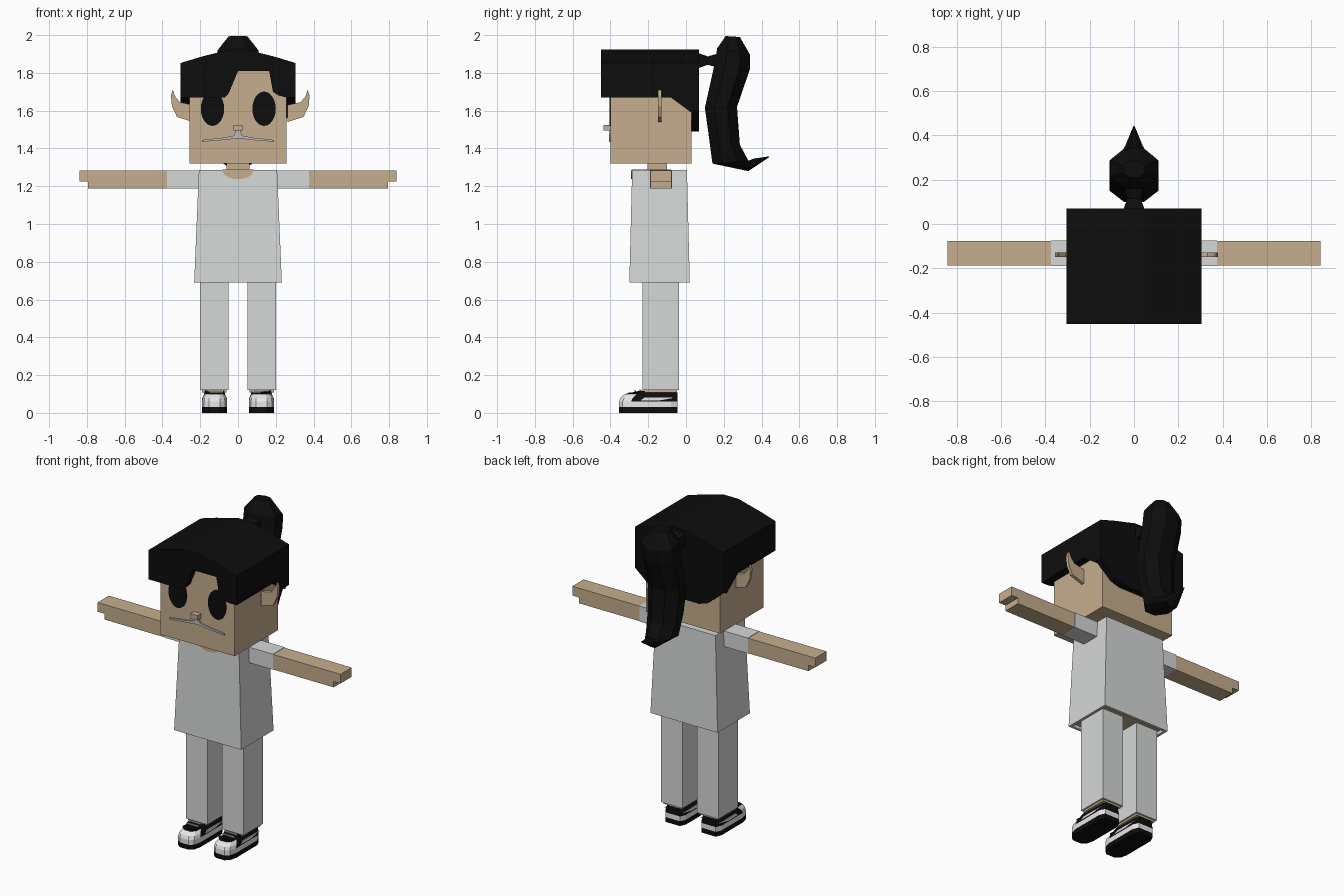
import bpy, bmesh, math
from mathutils import Vector

if "Cube" in bpy.data.objects:
    bpy.data.objects.remove(bpy.data.objects["Cube"], do_unlink=True)


def material(name, r, g, b):
    m = bpy.data.materials.new(name)
    m.use_nodes = True
    m.diffuse_color = (r, g, b, 1)
    bsdf = m.node_tree.nodes["Principled BSDF"]
    bsdf.inputs["Base Color"].default_value = (r, g, b, 1)
    bsdf.inputs["Roughness"].default_value = 0.8
    return m


skin = material("skin tan", 0.56, 0.42, 0.27)
cloth = material("cloth light grey", 0.67, 0.69, 0.68)
black = material("hair black", 0.004, 0.004, 0.004)
white = material("shoe white", 0.85, 0.85, 0.85)
grey = material("mouth grey", 0.5, 0.5, 0.5)


def loft(name, rings, mats, rule=None):
    """Join equal-length rings of points into a closed solid."""
    bm = bmesh.new()
    rows = [[bm.verts.new(p) for p in ring] for ring in rings]
    n = len(rows[0])
    for a, b in zip(rows, rows[1:]):
        for i in range(n):
            j = (i + 1) % n
            bm.faces.new((a[i], a[j], b[j], b[i]))
    bm.faces.new(rows[0])
    bm.faces.new(rows[-1])
    bmesh.ops.recalc_face_normals(bm, faces=bm.faces)
    if rule:
        for f in bm.faces:
            f.material_index = rule(f.calc_center_median())
    me = bpy.data.meshes.new(name)
    bm.to_mesh(me)
    bm.free()
    for m in mats:
        me.materials.append(m)
    ob = bpy.data.objects.new(name, me)
    bpy.context.collection.objects.link(ob)
    return ob


def prism_y(name, pts, y0, y1, mat):
    return loft(name, [[(x, y, z) for x, z in pts] for y in (y0, y1)], [mat])


def prism_x(name, pts, x0, x1, mat):
    return loft(name, [[(x, y, z) for y, z in pts] for x in (x0, x1)], [mat])


def rect(x0, x1, y0, y1, z):
    return [(x0, y0, z), (x1, y0, z), (x1, y1, z), (x0, y1, z)]


def box(name, x0, x1, y0, y1, z0, z1, mat):
    return loft(name, [rect(x0, x1, y0, y1, z) for z in (z0, z1)], [mat])


def mirrored(pts):
    return pts + [(-x, z) for x, z in reversed(pts)]


# Head and neck
box("head", -0.257, 0.257, -0.4, 0.03, 1.32, 1.815, skin)
box("neck", -0.06, 0.06, -0.205, -0.1, 1.25, 1.33, skin)

# Face
for side, x in (("right", -0.135), ("left", 0.138)):
    ring = [(x + 0.062 * math.cos(t * math.tau / 24), 1.61 + 0.091 * math.sin(t * math.tau / 24))
            for t in range(24)]
    prism_y(side + "_eye", ring, -0.406, -0.398, black)
box("nose", -0.025, 0.025, -0.436, -0.398, 1.495, 1.525, skin)
prism_y("mouth", mirrored([(0.012, 1.495), (0.022, 1.468), (0.08, 1.457), (0.19, 1.445),
                           (0.19, 1.435), (0.06, 1.446), (0.02, 1.452)]), -0.408, -0.399, grey)

# Ears
ear = [(0.25, 1.54), (0.335, 1.567), (0.362, 1.625), (0.367, 1.68), (0.357, 1.71),
       (0.345, 1.675), (0.32, 1.645), (0.25, 1.63)]
for side, s, shift in (("right", -1, 0.012), ("left", 1, 0.012)):
    prism_y(side + "_ear", [(s * x + shift, z) for x, z in ear], -0.149, -0.129, skin)

# Hair: arched cap, fringe with a parting, side panels and nape
arch = [(0.305, 1.81), (0.305, 1.852), (0.2, 1.884), (0.11, 1.907), (0.05, 1.923)]
prism_y("hair_cap", mirrored(arch), -0.45, 0.07, black)
prism_y("fringe", [(-0.305, 1.82), (-0.305, 1.67), (-0.07, 1.67), (-0.05, 1.69), (0, 1.81),
                   (0.165, 1.81), (0.185, 1.7), (0.215, 1.68), (0.255, 1.67), (0.305, 1.67),
                   (0.305, 1.82)], -0.45, -0.4, black)
for side, s in (("right", -1), ("left", 1)):
    prism_x(side + "_hair_panel", [(-0.4, 1.82), (-0.4, 1.67), (-0.08, 1.67), (0.035, 1.585),
                                   (0.035, 1.82)], s * 0.255, s * 0.305, black)
prism_y("nape_hair", mirrored([(0.305, 1.82), (0.305, 1.6), (0.2, 1.51), (0.14, 1.49)]),
        0.028, 0.07, black)

# Ponytail
loft("hair_tie", [rect(-w, w, -h, h, y) for y, w, h in
                  ((0.06, 0.05, 0.042), (0.115, 0.03, 0.022), (0.17, 0.045, 0.038))], [black])
tie = bpy.data.objects["hair_tie"]
for v in tie.data.vertices:
    v.co = Vector((v.co.x, v.co.z, 1.865 + v.co.y))


def tail_ring(y0, z0, y1, z1, w):
    ring = []
    for i in range(8):
        a = (i + 0.5) * math.tau / 8
        t = 0.5 - 0.5 * math.cos(a) / math.cos(math.pi / 8)
        ring.append((w * math.sin(a) / math.cos(math.pi / 8), y0 + (y1 - y0) * t, z0 + (z1 - z0) * t))
    return ring


loft("ponytail", [tail_ring(*r) for r in (
    (0.21, 1.995, 0.285, 1.99, 0.05), (0.165, 1.93, 0.34, 1.895, 0.108),
    (0.15, 1.84, 0.34, 1.825, 0.11), (0.1, 1.615, 0.27, 1.62, 0.11),
    (0.12, 1.47, 0.285, 1.42, 0.1), (0.14, 1.32, 0.33, 1.335, 0.085),
    (0.33, 1.28, 0.36, 1.347, 0.04), (0.438, 1.352, 0.442, 1.358, 0.003))], [black])

# Long shirt with a recessed hem, and the body inside it
loft("shirt", [rect(-0.207, 0.207, -0.285, 0.005, 1.285), rect(-0.232, 0.232, -0.3, 0.02, 0.69),
               rect(-0.215, 0.215, -0.283, 0.003, 0.69), rect(-0.21, 0.21, -0.28, 0, 0.75)], [cloth])
box("body", -0.209, 0.209, -0.279, -0.001, 0.705, 0.76, skin)

# Round neckline, on the chest and over the shoulders
half = [(0.083 * math.cos(t * math.pi / 12), 0.05 * math.sin(t * math.pi / 12)) for t in range(13)]
prism_y("neckline_front", [(x, 1.287 - d) for x, d in half], -0.29, -0.283, skin)
box("neckline_top", -0.083, 0.083, -0.286, -0.08, 1.282, 1.288, skin)

# Arms, legs and shoes
outline = [(0.03, -0.355), (0.055, -0.335), (0.066, -0.29), (0.066, -0.24), (0.066, -0.08), (0.05, -0.045)]
outline += [(-x, y) for x, y in reversed(outline)]


def shoe_ring(cx, z, narrow=1.0, back=0.0):
    return [(cx + x * narrow, y + (back if y < -0.28 else 0), z) for x, y in outline]


def shoe_top(cx):
    ring = []
    for x, y in outline:
        z = 0.1 if y < -0.28 else 0.118 if y < -0.2 else 0.108
        ring.append((cx + x * 0.75, y + (0.03 if y < -0.28 else 0), z))
    return ring


def shoe_colour(c):
    if c.z < 0.031:
        return 0
    if c.z < 0.061 or c.y < -0.27:
        return 1
    return 0


for side, s in (("right", -1), ("left", 1)):
    prism_y(side + "_sleeve", [(s * x, z) for x, z in ((0.19, 1.187), (0.375, 1.187), (0.375, 1.284),
                                                       (0.19, 1.284))], -0.19, -0.075, cloth)
    prism_y(side + "_arm", [(s * x, z) for x, z in ((0.37, 1.188), (0.793, 1.188), (0.793, 1.224),
                                                    (0.84, 1.224), (0.84, 1.282), (0.37, 1.282))],
            -0.188, -0.077, skin)
    a, b = sorted((s * 0.05, s * 0.2))
    box(side + "_trouser_leg", a, b, -0.23, -0.037, 0.12, 0.72, cloth)
    box(side + "_ankle", a + 0.01, b - 0.01, -0.22, -0.047, 0.108, 0.121, skin)

    cx = s * 0.124
    loft(side + "_shoe", [shoe_ring(cx, 0), shoe_ring(cx, 0.03), shoe_ring(cx, 0.06),
                          shoe_ring(cx, 0.08, 0.95, 0.008), shoe_top(cx)], [black, white], shoe_colour)
    # White side flashes, lace bars and a dark toe seam
    for e in (-1, 1):
        prism_x(side + "_shoe_flash", [(-0.24, 0.066), (-0.14, 0.066), (-0.06, 0.08), (-0.15, 0.082),
                                       (-0.22, 0.082)], cx + e * 0.06, cx + e * 0.067, white)
    for y, z in ((-0.27, 0.112), (-0.245, 0.118)):
        box(side + "_lace", cx - 0.04, cx + 0.04, y - 0.005, y + 0.005, z, z + 0.006, white)
    box(side + "_toe_seam", cx - 0.045, cx + 0.045, -0.305, -0.285, 0.1, 0.109, black)
